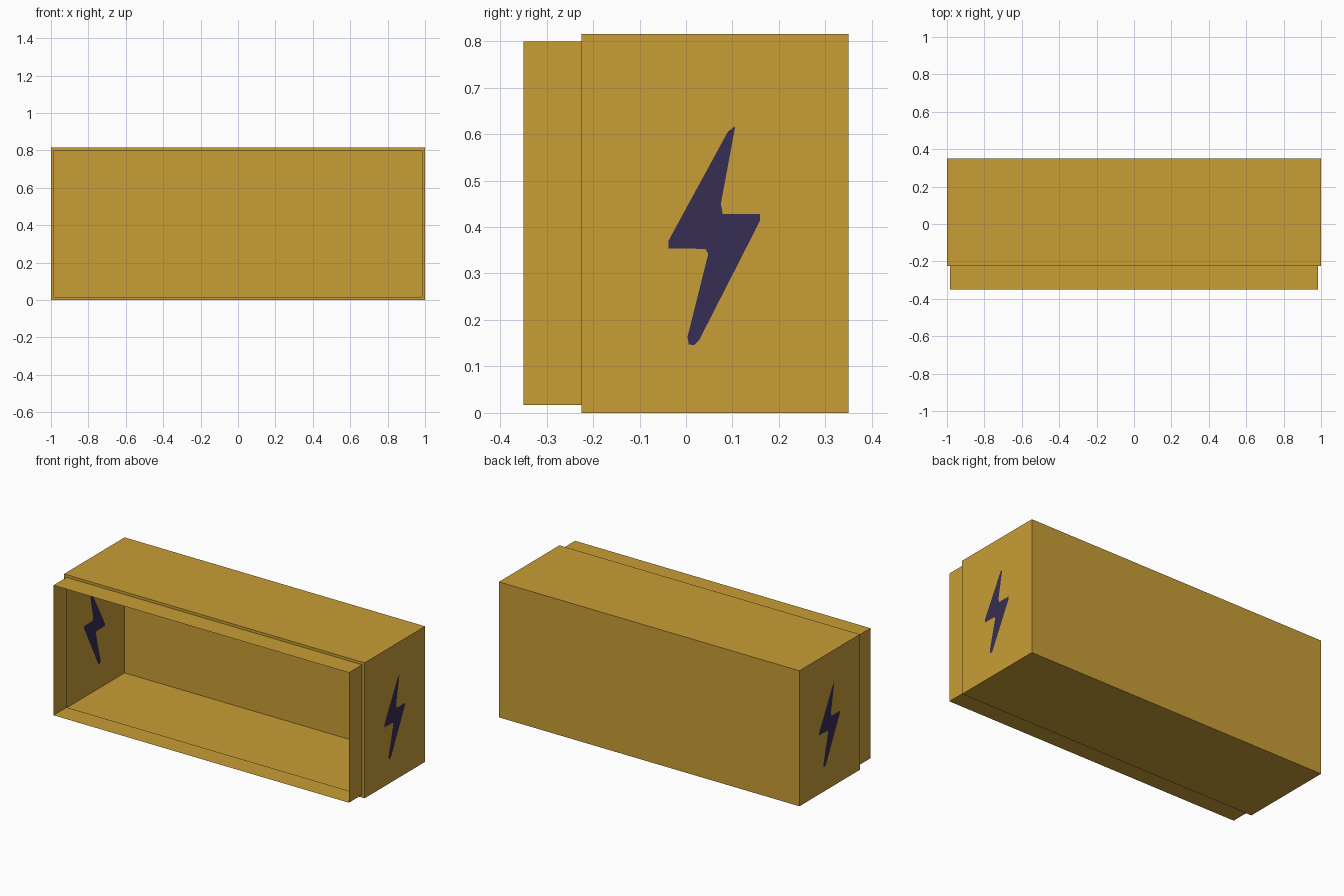
import bpy, bmesh

if "Cube" in bpy.data.objects:
    bpy.data.objects.remove(bpy.data.objects["Cube"])


def material(name, color):
    m = bpy.data.materials.new(name)
    m.diffuse_color = (*color, 1)
    m.use_nodes = True
    m.node_tree.nodes["Principled BSDF"].inputs["Base Color"].default_value = m.diffuse_color
    return m


GOLD = material("gold", (0.578, 0.337, 0.036))
VIOLET = material("dark violet", (0.038, 0.027, 0.087))


def finish(name, bm, mats):
    me = bpy.data.meshes.new(name)
    bm.to_mesh(me)
    bm.free()
    for m in mats:
        me.materials.append(m)
    ob = bpy.data.objects.new(name, me)
    bpy.context.collection.objects.link(ob)


X, BACK, STEP, FRONT, TOP = 1.0, 0.35, -0.225, -0.35, 0.815
LX, LZ0, LZ1 = 0.983, 0.017, 0.799      # narrower front lip

# bolt outline on the side wall (y, z)
BOLT = [(.106, .617), (.075, .45), (.079, .428), (.159, .428), (.159, .413),
        (.028, .156), (.018, .146), (.006, .147), (.003, .163), (.048, .342),
        (.042, .353), (-.038, .354), (-.038, .37), (.09, .605)]


def ring(bm, x, z0, z1, y):
    return [bm.verts.new((a, y, b)) for a, b in ((-x, z0), (x, z0), (x, z1), (-x, z1))]


# thin open-fronted shell: back, floor, roof, step and lip (side walls added below)
bm = bmesh.new()
rings = [ring(bm, X, 0, TOP, BACK), ring(bm, X, 0, TOP, STEP),
         ring(bm, LX, LZ0, LZ1, STEP), ring(bm, LX, LZ0, LZ1, FRONT)]
bm.faces.new(rings[0][::-1])
for n, (a, b) in enumerate(zip(rings, rings[1:])):
    for i in range(4):
        if n == 0 and i in (1, 3):
            continue
        j = (i + 1) % 4
        bm.faces.new((a[i], a[j], b[j], b[i]))
bmesh.ops.recalc_face_normals(bm, faces=bm.faces)
if next(f for f in bm.faces if all(v.co.y > 0.3 for v in f.verts)).normal.y < 0:
    bmesh.ops.reverse_faces(bm, faces=bm.faces)
finish("open_box_shell", bm, [GOLD])


def side_wall(name, side):
    """Flat wall with the bolt cut in as coloured faces, turned half round on the left."""
    bm = bmesh.new()

    def loop(points):
        vs = [bm.verts.new((side * X, y, z)) for y, z in points]
        return [bm.edges.new((vs[i - 1], vs[i])) for i in range(len(vs))]

    mid = BACK + STEP
    bolt = BOLT if side > 0 else [(mid - y, z) for y, z in BOLT]
    inner = loop(bolt)
    outer = loop([(STEP, 0), (BACK, 0), (BACK, TOP), (STEP, TOP)])
    bmesh.ops.triangle_fill(bm, edges=outer + inner, use_beauty=True, normal=(side, 0, 0))
    bolt_face = bm.faces.new([e.verts[0] for e in inner])
    bolt_face.material_index = 1
    for f in bm.faces:
        f.normal_update()
        if f.normal.x * side < 0:
            f.normal_flip()
    finish(name, bm, [GOLD, VIOLET])


side_wall("right_wall", 1)
side_wall("left_wall", -1)
